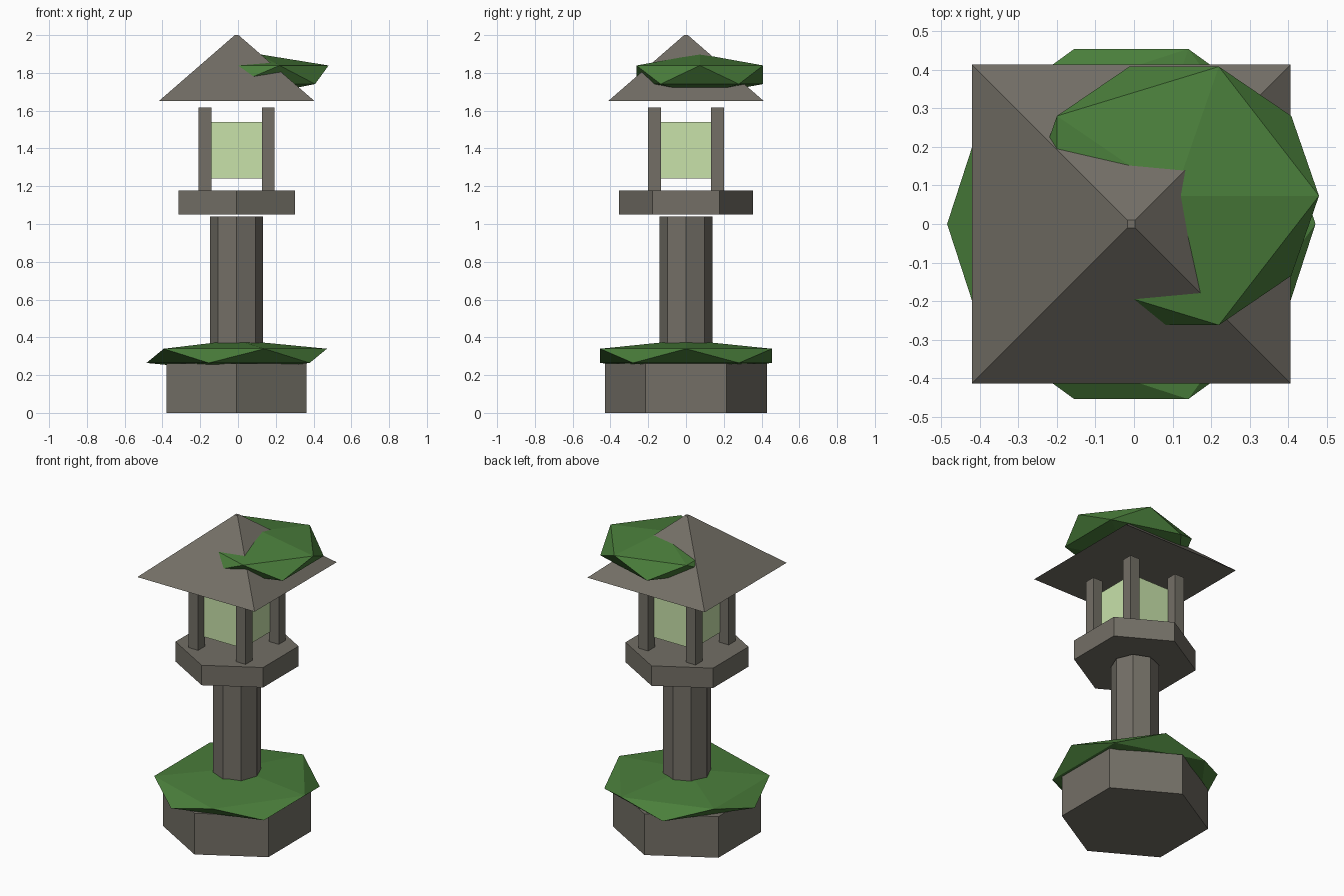
import bpy, math

if "Cube" in bpy.data.objects:
    bpy.data.objects.remove(bpy.data.objects["Cube"])

CX = -0.007  # lantern axis (the roof moss overhangs to the right)


def srgb(r, g, b):
    def lin(c):
        c /= 255
        return c / 12.92 if c <= 0.04045 else ((c + 0.055) / 1.055) ** 2.4
    return (lin(r), lin(g), lin(b), 1)


def material(name, rgb):
    m = bpy.data.materials.new(name)
    m.diffuse_color = srgb(*rgb)
    m.use_nodes = True
    m.node_tree.nodes["Principled BSDF"].inputs["Base Color"].default_value = m.diffuse_color
    return m


STONE = material("warm_grey_stone", (115, 111, 102))
MOSS = material("moss_green", (74, 126, 59))
GLOW = material("pale_green_glow", (200, 226, 170))


def finish(name, mat):
    ob = bpy.context.object
    ob.name = ob.data.name = name
    ob.data.materials.append(mat)
    return ob


def prism(name, sides, r_bottom, r_top, z0, z1, turn=0):
    bpy.ops.mesh.primitive_cone_add(vertices=sides, radius1=r_bottom, radius2=r_top,
                                    depth=z1 - z0, location=(CX, 0, (z0 + z1) / 2),
                                    rotation=(0, 0, math.radians(turn)))
    return finish(name, STONE)


def box(name, x, y, half, z0, z1, mat):
    bpy.ops.mesh.primitive_cube_add(size=1, location=(x, y, (z0 + z1) / 2))
    bpy.context.object.scale = (2 * half, 2 * half, z1 - z0)
    return finish(name, mat)


def moss(name, loc, scale):
    # flattened icosahedron clump
    bpy.ops.mesh.primitive_ico_sphere_add(subdivisions=1, radius=1, location=loc)
    bpy.context.object.scale = scale
    return finish(name, MOSS)


# Stone body
prism("base", 6, 0.428, 0.428, 0, 0.262)
prism("column", 8, 0.14, 0.14, 0.262, 1.04)
prism("platform", 6, 0.356, 0.356, 1.05, 1.177)

# Light chamber: glowing box between four corner posts
box("light_box", CX, 0, 0.14, 1.24, 1.54, GLOW)
for sx, side in ((-1, "left"), (1, "right")):
    for sy, end in ((-1, "front"), (1, "back")):
        box(f"{end}_{side}_post", CX + sx * 0.167, sy * 0.167, 0.034, 1.177, 1.617, STONE)

# Pyramid roof with a tiny flat tip
prism("roof", 4, 0.413 * math.sqrt(2), 0.014, 1.65, 2.0, 45)

# Moss clumps on the base and roof
moss("base_moss", (CX, 0, 0.302), (0.534, 0.534, 0.084))
moss("roof_moss", (0.104, 0.073, 1.79), (0.42, 0.394, 0.11))
